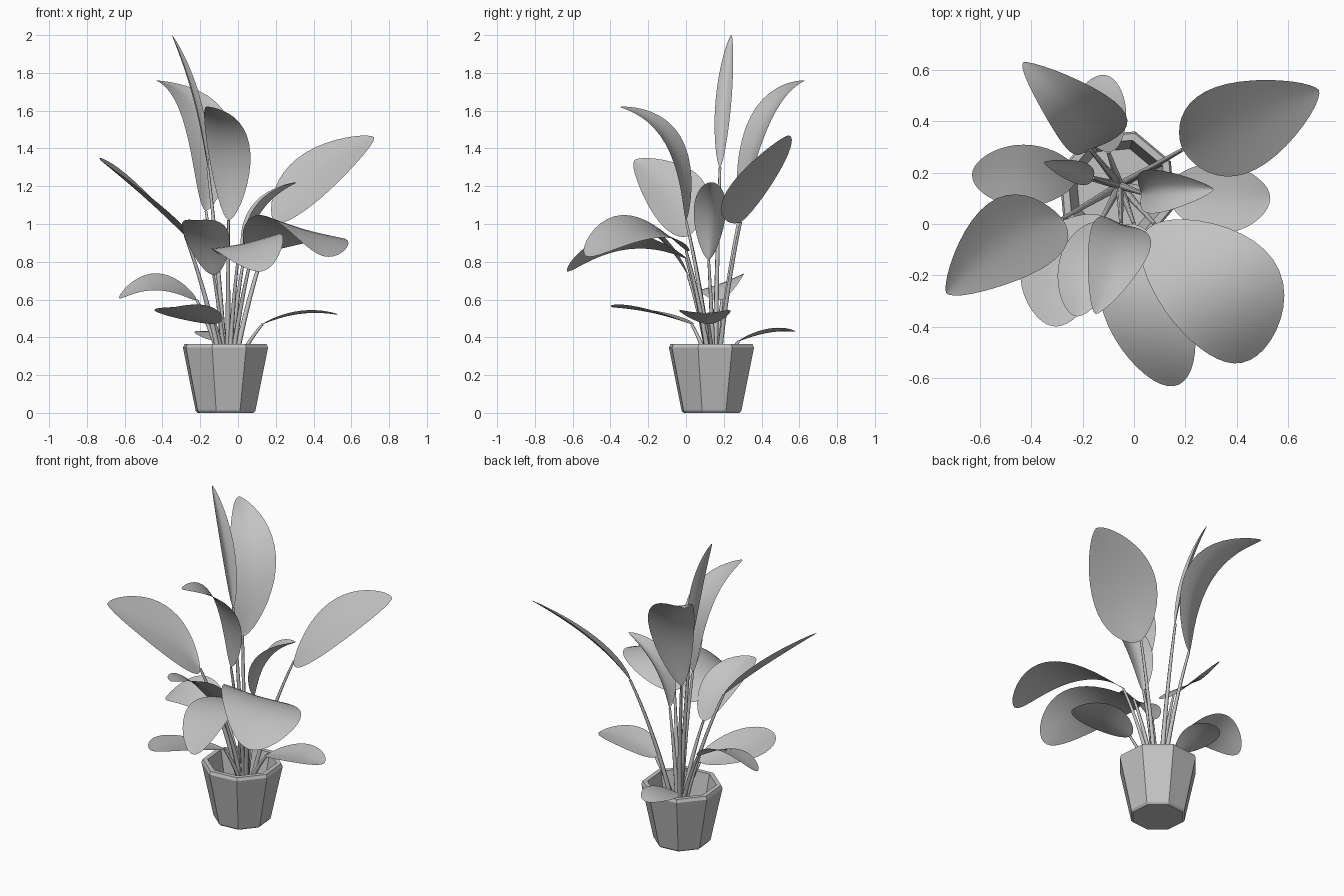
import bpy, bmesh, math
from mathutils import Vector

cube = bpy.data.objects.get("Cube")
if cube:
    bpy.data.objects.remove(cube, do_unlink=True)

# Single matte grey for the whole plant
grey = bpy.data.materials.new("plain_grey")
grey.use_nodes = True
grey.diffuse_color = (0.55, 0.55, 0.55, 1)
grey.node_tree.nodes["Principled BSDF"].inputs["Base Color"].default_value = grey.diffuse_color

POT_CENTRE = Vector((-0.066, 0.135, 0))
ROOT = Vector((-0.055, 0.15, 0.19))


def add_object(name, data):
    obj = bpy.data.objects.new(name, data)
    data.materials.append(grey)
    bpy.context.scene.collection.objects.link(obj)
    return obj


def mesh_object(name, bm, smooth=False):
    mesh = bpy.data.meshes.new(name)
    for face in bm.faces:
        face.smooth = smooth
    bm.to_mesh(mesh)
    bm.free()
    return add_object(name, mesh)


def bezier(a, b, c, t):
    return a * (1 - t) ** 2 + b * 2 * t * (1 - t) + c * t * t


# Octagonal pot: rings run up the outside, over the rim and down to the soil
def make_pot():
    bm = bmesh.new()
    profile = [(0.155, 0), (0.166, 0.012), (0.236, 0.345), (0.228, 0.364),
               (0.2, 0.364), (0.165, 0.19)]
    rings = []
    for radius, z in profile:
        ring = []
        for k in range(8):
            a = math.radians(27.5 + 45 * k)
            offset = Vector((radius * math.cos(a), radius * math.sin(a), z))
            ring.append(bm.verts.new(POT_CENTRE + offset))
        rings.append(ring)
    for low, high in zip(rings, rings[1:]):
        for k in range(8):
            n = (k + 1) % 8
            bm.faces.new((low[k], low[n], high[n], high[k]))
    bm.faces.new(rings[0][::-1])
    bm.faces.new(rings[-1])
    mesh_object("pot", bm)


# Tapered stem bending outwards from the soil to the leaf base
def make_stem(name, end):
    out = end - ROOT
    out.z = 0
    start = ROOT + out * 0.1
    control = start.lerp(end, 0.38)
    control.z = start.z + (end.z - start.z) * 0.56
    curve = bpy.data.curves.new(name, "CURVE")
    curve.dimensions = "3D"
    curve.bevel_depth = 0.016
    curve.bevel_resolution = 1
    curve.use_fill_caps = True
    spline = curve.splines.new("POLY")
    steps = 10
    spline.points.add(steps)
    for i, point in enumerate(spline.points):
        t = i / steps
        point.co = (*bezier(start, control, end, t), 1)
        point.radius = 1 - 0.55 * t
    add_object(name, curve)


# Leaf blade: a curved midrib swept by a width profile; blunt leaves have rounder ends
def make_leaf(name, base, mid, tip, side, cup=0.2, blunt=False):
    base, mid, tip, side = map(Vector, (base, mid, tip, side))
    control = mid * 2 - (base + tip) / 2
    normal = (tip - base).cross(side).normalized()
    if normal.z < 0:
        normal.negate()
    shift, power = (1, 0.5) if blunt else (0.9, 0.65)
    rows, cols = 20, 8
    bm = bmesh.new()
    grid = []
    for i in range(rows + 1):
        t = (1 - math.cos(math.pi * i / rows)) / 2
        width = 0
        if 0 < i < rows:
            width = math.sin(math.pi * t ** shift) ** power
        centre = bezier(base, control, tip, t)
        row = []
        for j in range(cols + 1):
            s = 2 * j / cols - 1
            lift = normal * side.length * cup * width * (abs(s) ** 1.5 - 0.35)
            row.append(bm.verts.new(centre + side * s * width + lift))
        grid.append(row)
    for a, b in zip(grid, grid[1:]):
        for j in range(cols):
            bm.faces.new((a[j], a[j + 1], b[j + 1], b[j]))
    bmesh.ops.remove_doubles(bm, verts=bm.verts, dist=0.0005)
    bmesh.ops.recalc_face_normals(bm, faces=bm.faces)
    if sum(f.normal.z * f.calc_area() for f in bm.faces) < 0:
        bmesh.ops.reverse_faces(bm, faces=bm.faces)
    mesh_object(name + "_leaf", bm, smooth=True)
    make_stem(name + "_stem", base)


make_pot()

# Tall leaves
make_leaf("tall_back", (-.17, .29, 1.07), (-.18, .41, 1.55), (-.43, .63, 1.76), (.125, .055, -.01))
make_leaf("tall_rolled", (-.16, .18, 1.3), (-.23, .205, 1.67), (-.35, .24, 2), (.015, .042, 0), 0.5)
make_leaf("tall_front", (-.05, 0, 1.02), (-.06, -.08, 1.44), (-.15, -.35, 1.62), (.115, -.04, -.02), 0.15)

# Wide spreading leaves
make_leaf("wide_left", (.19, .29, 1.01), (.4, .38, 1.25), (.72, .52, 1.46), (-.08, .16, .09), 0.1)
make_leaf("wide_right", (-.28, .02, .94), (-.48, -.05, 1.14), (-.73, -.27, 1.34), (-.1, .13, .09), 0.15)

# Middle leaves
make_leaf("middle_right", (-.13, .01, .73), (-.17, -.15, .94), (-.22, -.36, 1.02), (.12, 0, 0), 0.2, True)
make_leaf("middle_left", (.08, 0, .86), (.33, -.24, .98), (.45, -.53, .83), (.21, .1, -.06), 0.05, True)
make_leaf("middle_front", (0, 0, .82), (.05, -.33, .9), (.13, -.63, .75), (.18, -.03, .04), 0.06, True)
make_leaf("small_left", (.03, .12, .81), (.105, .13, 1.07), (.31, .135, 1.22), (-.01, .085, 0), 0.6)

# Low leaves
make_leaf("low_right", (-.22, .19, .6), (-.43, .19, .69), (-.63, .19, .61), (0, .12, .045), 0.05, True)
make_leaf("low_front", (-.12, .03, .47), (-.28, -.18, .535), (-.34, -.39, .56), (.14, -.07, .015), 0.1, True)
make_leaf("low_left", (.13, .12, .47), (.33, .1, .53), (.53, .1, .52), (0, .135, 0), 0.12, True)
make_leaf("low_back", (-.1, .28, .38), (-.13, .44, .43), (-.12, .58, .43), (.1, 0, .01), 0.1, True)
